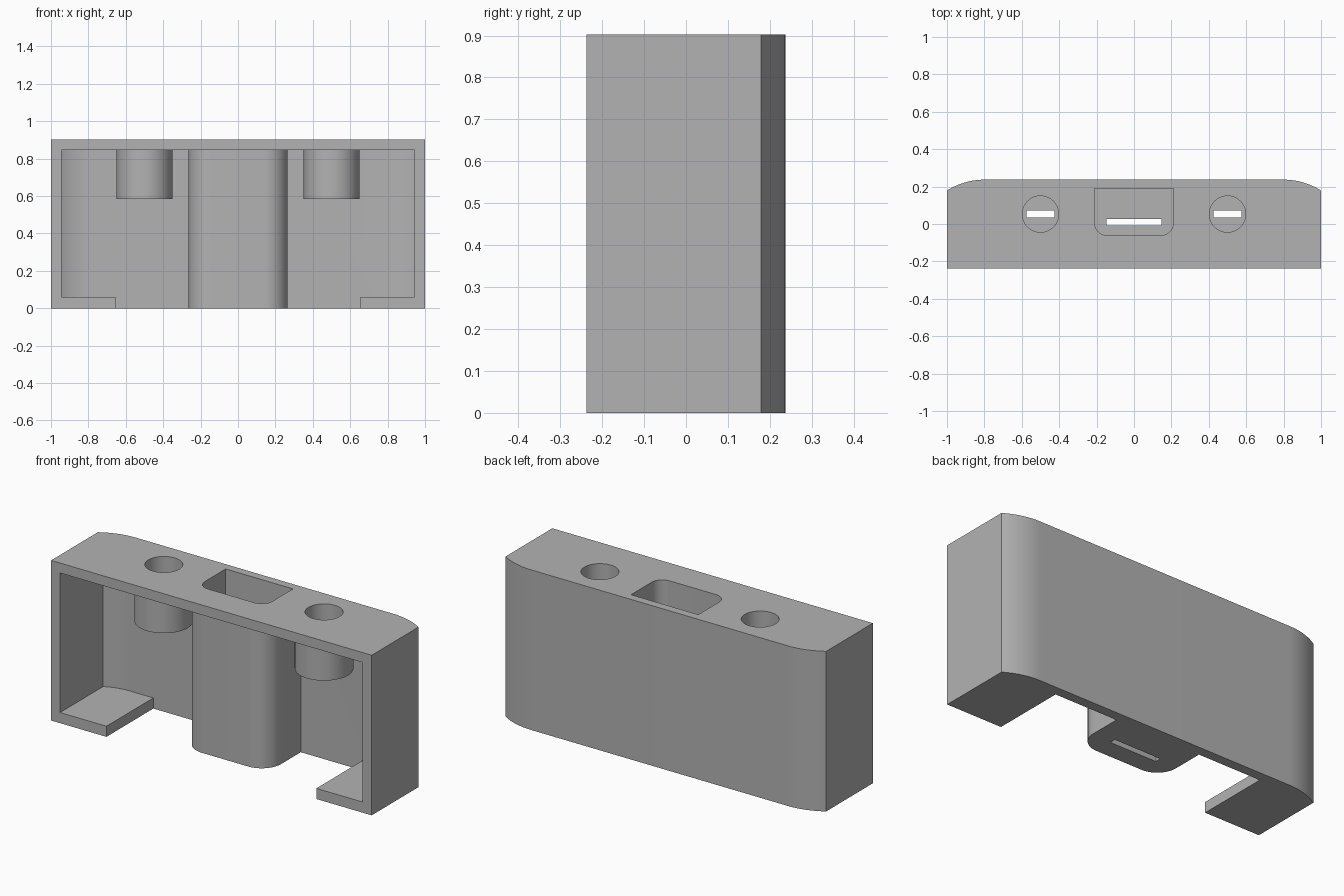
import bpy, bmesh
from math import sin, cos, asin, pi

if "Cube" in bpy.data.objects:
    bpy.data.objects.remove(bpy.data.objects["Cube"])

HEIGHT, HALF_DEPTH, WALL = 0.903, 0.237, 0.056
ROOF = HEIGHT - WALL

grey = bpy.data.materials.new("plain grey")
grey.use_nodes = True
colour = (0.45, 0.45, 0.45, 1)
grey.diffuse_color = colour
grey.node_tree.nodes["Principled BSDF"].inputs["Base Color"].default_value = colour


def prism(name, outline, z0, z1):
    """Extrude a plan outline between two heights."""
    bm = bmesh.new()
    face = bm.faces.new([bm.verts.new((x, y, z0)) for x, y in outline])
    top = bmesh.ops.extrude_face_region(bm, geom=[face])["geom"]
    bmesh.ops.translate(bm, vec=(0, 0, z1 - z0),
                        verts=[v for v in top if isinstance(v, bmesh.types.BMVert)])
    bmesh.ops.recalc_face_normals(bm, faces=bm.faces)
    mesh = bpy.data.meshes.new(name)
    bm.to_mesh(mesh)
    bm.free()
    mesh.materials.append(grey)
    obj = bpy.data.objects.new(name, mesh)
    bpy.context.collection.objects.link(obj)
    return obj


def mirrored(right_half):
    return right_half + [(-x, y) for x, y in reversed(right_half)]


def case_outline(half_width, front, back, radius):
    """Square front, back corners swept by a tangent arc from x = 0.8."""
    end, steps = asin((half_width - 0.8) / radius), 14
    arc = [(0.8 + radius * sin(end * i / steps),
            back - radius + radius * cos(end * i / steps)) for i in range(steps, -1, -1)]
    return mirrored([(half_width, front)] + arc)


def rounded_front(half_width, front, back, radius):
    """Square back, rounded front corners."""
    arc = [(half_width - radius + radius * sin(i * pi / 24),
            front + radius - radius * cos(i * pi / 24)) for i in range(13)]
    return mirrored(arc + [(half_width, back)])


def rect(x, y, half_x, half_y):
    return [(x - half_x, y - half_y), (x + half_x, y - half_y),
            (x + half_x, y + half_y), (x - half_x, y + half_y)]


def circle(x, y, r, n=64):
    return [(x + r * cos(2 * pi * i / n), y + r * sin(2 * pi * i / n)) for i in range(n)]


def combine(body, tool, operation):
    mod = body.modifiers.new(operation, 'BOOLEAN')
    mod.operation, mod.solver, mod.object = operation, 'EXACT', tool
    bpy.context.view_layer.objects.active = body
    bpy.ops.object.modifier_apply(modifier=mod.name)
    bpy.data.objects.remove(tool)


# Outer case, hollowed from the front
case = prism("socket_case", case_outline(1, -HALF_DEPTH, HALF_DEPTH, 0.374), 0, HEIGHT)
inner_back = HALF_DEPTH - WALL
combine(case, prism("cavity", case_outline(1 - WALL, -0.4, inner_back, 0.318), 0.06, ROOF),
        'DIFFERENCE')

# Open floor between the two end ledges
floor_gap = [(-0.655, -0.4), (0.655, -0.4), (0.655, inner_back), (-0.655, inner_back)]
combine(case, prism("floor_gap", floor_gap, -0.1, 0.1), 'DIFFERENCE')

# Central housing with a deep rounded pocket and a slot through its base
combine(case, prism("centre_housing", rounded_front(0.265, -0.115, 0.21, 0.12), 0, 0.88), 'UNION')
combine(case, prism("centre_pocket", rounded_front(0.21, -0.06, 0.19, 0.065), WALL, 1), 'DIFFERENCE')
combine(case, prism("centre_slot", rect(0, 0.01, 0.146, 0.017), -0.1, 0.2), 'DIFFERENCE')

# Round cups hanging from the roof on either side
for side in (-1, 1):
    x, y = side * 0.5, 0.053
    combine(case, prism("cup", circle(x, y, 0.15), 0.585, 0.88), 'UNION')
    combine(case, prism("cup_hole", circle(x, y, 0.097), 0.585 + WALL, 1), 'DIFFERENCE')
    combine(case, prism("cup_slot", rect(x, y, 0.076, 0.018), 0.5, 0.7), 'DIFFERENCE')

# Smooth the curved walls, keep hard edges crisp
bpy.ops.object.select_all(action='DESELECT')
case.select_set(True)
bpy.context.view_layer.objects.active = case
bpy.ops.object.shade_smooth_by_angle(angle=pi / 9)
